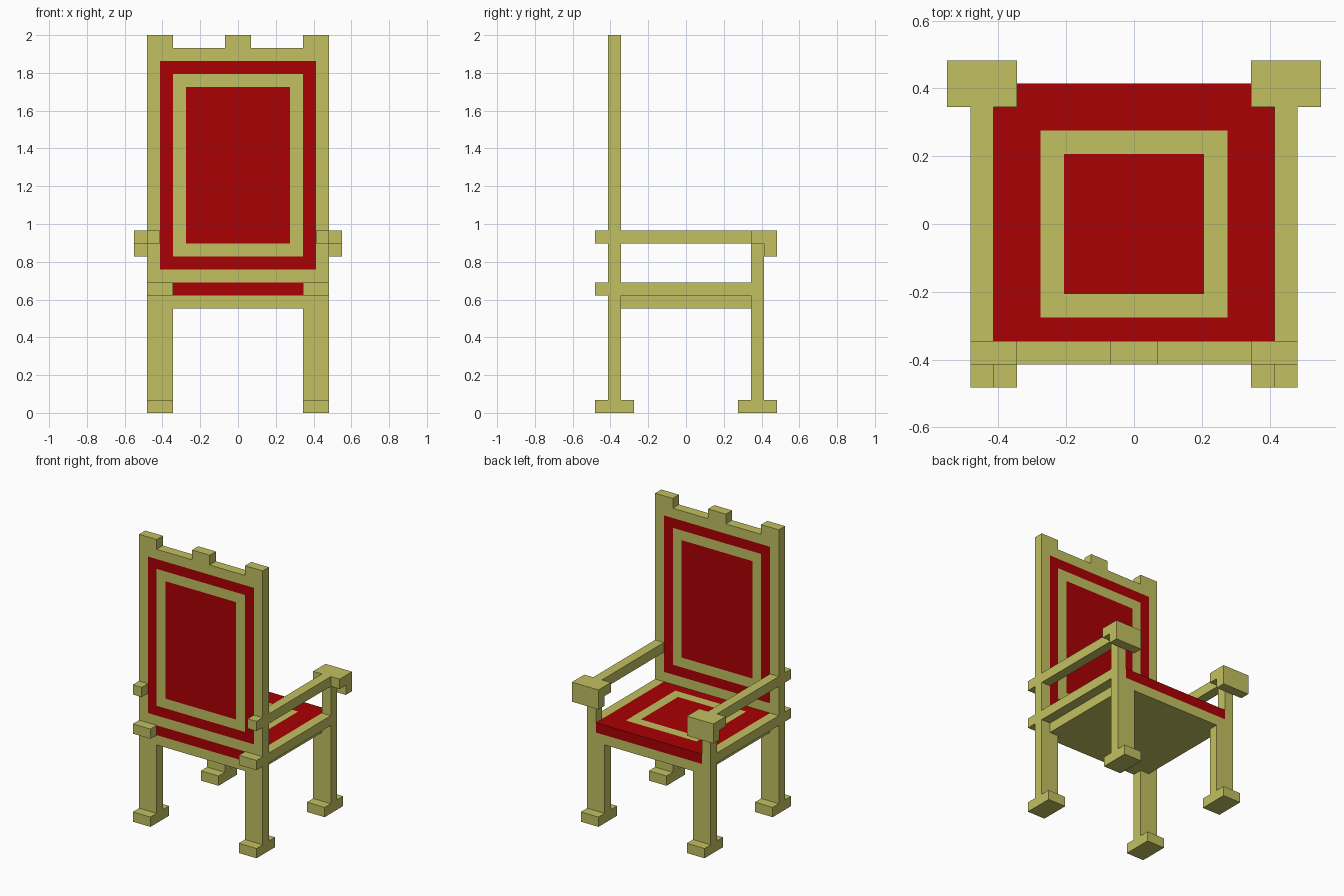
import bpy, bmesh
from mathutils import Vector

if "Cube" in bpy.data.objects:
    bpy.data.objects.remove(bpy.data.objects["Cube"])

U = 2 / 29  # one block unit


def material(name, rgb):
    m = bpy.data.materials.new(name)
    m.diffuse_color = (*rgb, 1)
    m.use_nodes = True
    m.node_tree.nodes["Principled BSDF"].inputs["Base Color"].default_value = m.diffuse_color
    return m


WOOD = material("pale gold wood", (0.54, 0.53, 0.12))
RED = material("deep red cloth", (0.40, 0.0, 0.001))


def finish(bm, name, mats):
    me = bpy.data.meshes.new(name)
    bm.to_mesh(me)
    bm.free()
    for m in mats:
        me.materials.append(m)
    ob = bpy.data.objects.new(name, me)
    bpy.context.collection.objects.link(ob)
    return ob


def add_box(bm, x, y, z):
    lo, hi = Vector((x[0], y[0], z[0])), Vector((x[1], y[1], z[1]))
    for v in bmesh.ops.create_cube(bm, size=1)["verts"]:
        v.co = [((l + h) / 2 + c * (h - l)) * U for l, h, c in zip(lo, hi, v.co)]


def box(name, x, y, z):
    bm = bmesh.new()
    add_box(bm, x, y, z)
    return finish(bm, name, [WOOD])


def pair(name, x, y, z):
    box("right_" + name, x, y, z)
    box("left_" + name, (-x[1], -x[0]), y, z)


def banded_slab(name, x, y, z, cuts, rule):
    """Slab cut along grid planes; rule(centre, normal) says which faces are red."""
    bm = bmesh.new()
    add_box(bm, x, y, z)
    for axis, values in cuts.items():
        for c in values:
            co, no = Vector(), Vector()
            co[axis], no[axis] = c * U, 1
            bmesh.ops.bisect_plane(bm, geom=bm.verts[:] + bm.edges[:] + bm.faces[:],
                                   plane_co=co, plane_no=no)
    bm.normal_update()
    for f in bm.faces:
        f.material_index = int(rule(f.calc_center_median() / U, f.normal))
    return finish(bm, name, [WOOD, RED])


# Backrest with nested red and gold rectangles on both faces
def back_rule(c, n):
    d = max(abs(c.x), abs(c.z - 19) - 2)
    return abs(n.y) > 0.5 and (d < 4 or 5 < d < 6)


banded_slab("backrest", (-7, 7), (-6, -5), (10, 28),
            {0: (-6, -5, -4, 4, 5, 6), 2: (11, 12, 13, 25, 26, 27)}, back_rule)


# Red cushion with a gold square ring on top
def seat_rule(c, n):
    return not (n.z > 0.5 and 3 < max(abs(c.x), abs(c.y)) < 4)


banded_slab("seat_cushion", (-6, 6), (-6, 6), (9, 10),
            {0: (-4, -3, 3, 4), 1: (-4, -3, 3, 4)}, seat_rule)

# Seat base, flush with the legs at front and rear
box("seat_base", (-6, 6), (-6, 6), (8, 9))

# Crest blocks
box("middle_crest", (-1, 1), (-6, -5), (28, 29))
pair("crest", (5, 7), (-6, -5), (28, 29))

# Legs and feet
pair("back_leg", (5, 7), (-6, -5), (1, 9))
pair("front_leg", (5, 7), (5, 6), (1, 9))
pair("back_foot", (5, 7), (-7, -4), (0, 1))
pair("front_foot", (5, 7), (4, 7), (0, 1))

# Seat rails with wide rear stubs
pair("seat_rail", (6, 7), (-6, 5), (9, 10))
pair("rail_stub", (5, 7), (-7, -6), (9, 10))

# Armrests: post, rail, hand block and its front lip
pair("arm_post", (6, 7), (5, 6), (9, 13))
pair("armrest", (6, 7), (-7, 5), (13, 14))
pair("hand_block", (5, 8), (5, 7), (13, 14))
pair("hand_lip", (5, 8), (6, 7), (12, 13))
